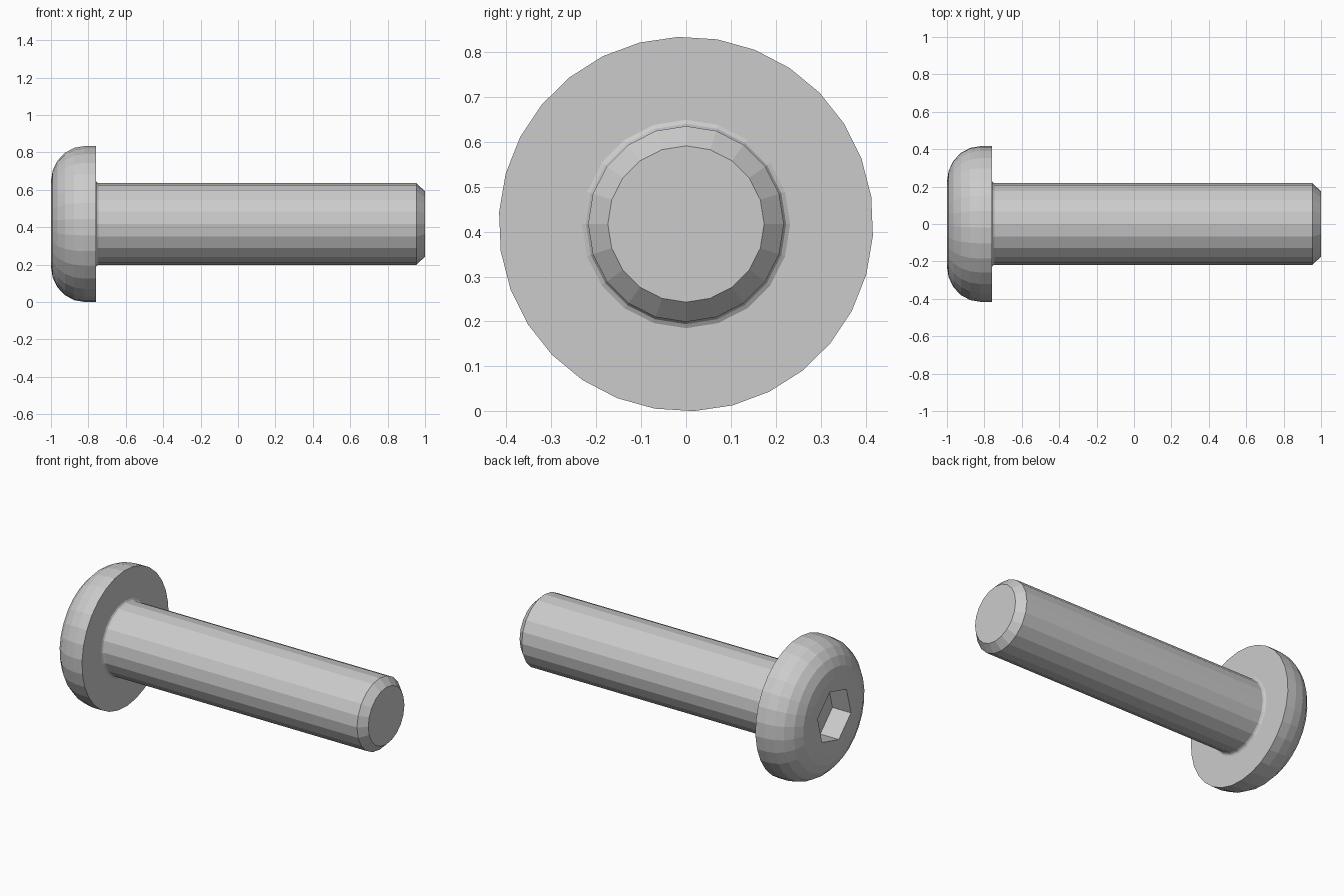
import bpy, bmesh
from math import cos, sin, pi, radians

if "Cube" in bpy.data.objects:
    bpy.data.objects.remove(bpy.data.objects["Cube"])

AXIS_Z = 0.417


def lathe(name, profile, sides, offset_deg):
    """Revolve (x, radius) points about the screw axis, with capped ends."""
    bm = bmesh.new()
    rings = []
    for x, r in profile:
        angles = [radians(offset_deg) + 2 * pi * i / sides for i in range(sides)]
        rings.append([bm.verts.new((x, r * cos(a), AXIS_Z + r * sin(a))) for a in angles])
    for a, b in zip(rings, rings[1:]):
        for i in range(sides):
            j = (i + 1) % sides
            bm.faces.new((a[i], a[j], b[j], b[i]))
    bm.faces.new(rings[0])
    bm.faces.new(rings[-1])
    bmesh.ops.recalc_face_normals(bm, faces=bm.faces)
    mesh = bpy.data.meshes.new(name)
    bm.to_mesh(mesh)
    bm.free()
    obj = bpy.data.objects.new(name, mesh)
    bpy.context.collection.objects.link(obj)
    return obj


# Button head: flat face, rounded shoulder, short straight rim
shoulder = [(-0.82 - 0.18 * cos(t), 0.227 + 0.19 * sin(t))
            for t in (i * pi / 10 for i in range(6))]
head = lathe("screw_head", shoulder + [(-0.76, 0.417)], 30, 8.4)

# Hexagonal drive socket cut into the head
cutter = lathe("socket_cutter", [(-1.1, 0.166), (-0.875, 0.166)], 6, 15)
cutter.hide_render = True
mod = head.modifiers.new("hex_socket", "BOOLEAN")
mod.operation = "DIFFERENCE"
mod.solver = "EXACT"
mod.object = cutter
bpy.context.view_layer.objects.active = head
head.select_set(True)
bpy.ops.object.modifier_apply(modifier=mod.name)
bpy.data.objects.remove(cutter)

# Shaft: small fillet under the head, chamfered tip
lathe("screw_shaft",
      [(-0.80, 0.232), (-0.76, 0.232), (-0.755, 0.223), (-0.746, 0.218),
       (0.955, 0.218), (1.0, 0.174)], 20, 0)
